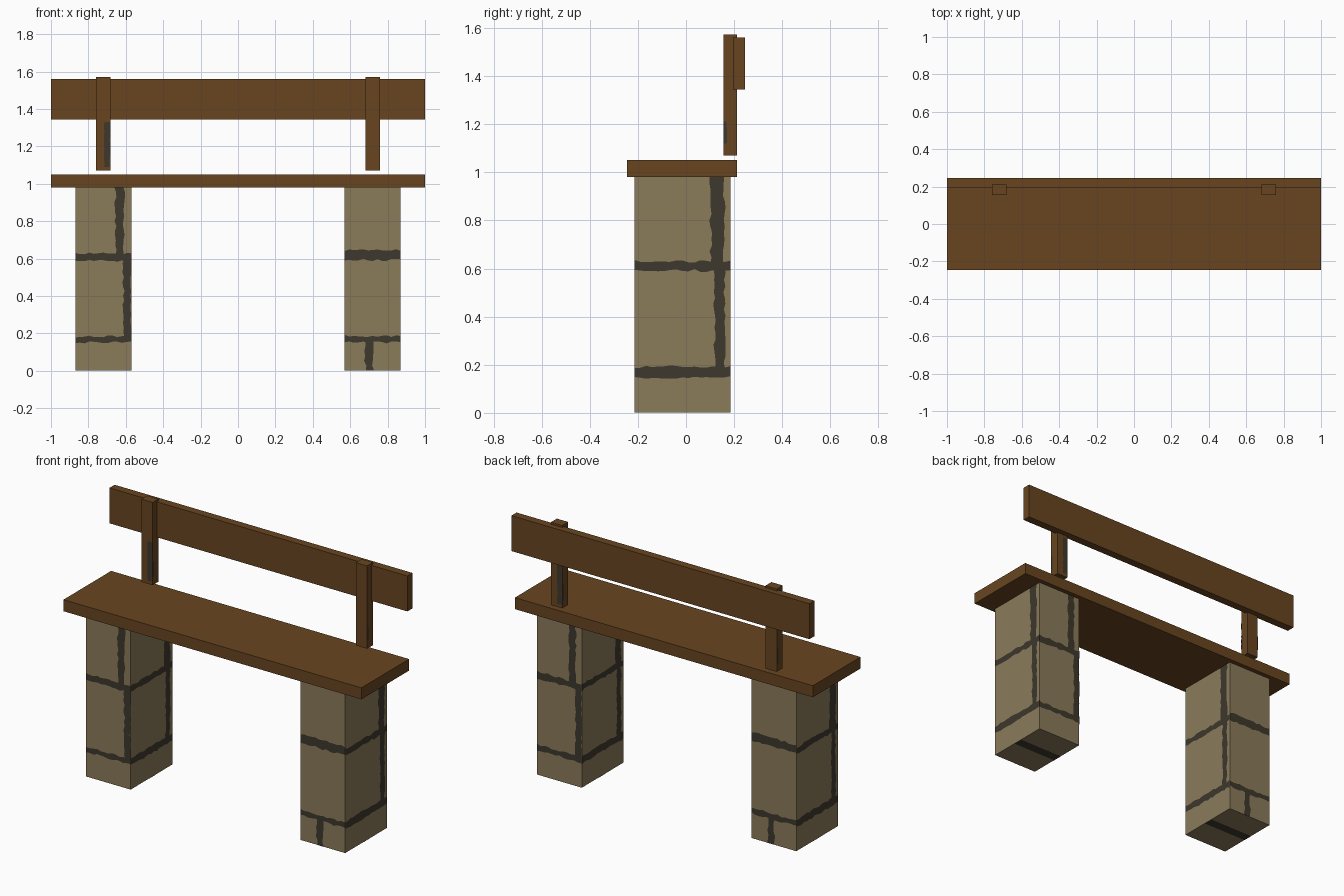
import bpy, math, random
from mathutils import Matrix, Vector

if "Cube" in bpy.data.objects:
    bpy.data.objects.remove(bpy.data.objects["Cube"])

random.seed(4)


def material(name, rgb):
    m = bpy.data.materials.new(name)
    m.diffuse_color = (*rgb, 1)
    m.use_nodes = True
    m.node_tree.nodes["Principled BSDF"].inputs["Base Color"].default_value = m.diffuse_color
    return m


WOOD = material("brown wood", (0.138, 0.0595, 0.0144))
STONE = material("tan stone", (0.254, 0.198, 0.102))
MORTAR = material("dark mortar", (0.048, 0.040, 0.026))


def mesh_object(name, verts, faces, mat):
    me = bpy.data.meshes.new(name)
    me.from_pydata(verts, [], faces)
    me.materials.append(mat)
    ob = bpy.data.objects.new(name, me)
    bpy.context.collection.objects.link(ob)
    return ob


def box(name, lo, hi, mat):
    v = [(x, y, z) for x in (lo[0], hi[0]) for y in (lo[1], hi[1]) for z in (lo[2], hi[2])]
    f = [(0, 1, 3, 2), (4, 6, 7, 5), (0, 4, 5, 1), (2, 3, 7, 6), (0, 2, 6, 4), (1, 5, 7, 3)]
    return mesh_object(name, v, f, mat)


class Patches:
    """Collects thin wobbly-edged strips lying on the sides of one box."""

    def __init__(self, centre, half_x, half_y):
        self.c, self.half = Vector((*centre, 0)), (half_x, half_y)
        self.v, self.f = [], []

    def strip(self, side, u0, u1, z0, z1, wobble=0.006):
        # side: 0 front, 1 right, 2 back, 3 left; u runs rightwards seen from outside
        hw, hd = (self.half if side % 2 == 0 else self.half[::-1])
        rot = Matrix.Rotation(side * math.pi / 2, 3, 'Z')
        flat = u1 - u0 > z1 - z0
        n = max(3, round(max(u1 - u0, z1 - z0) / 0.025))
        base = len(self.v)
        for i in range(n + 1):
            t = i / n
            a, b = (random.uniform(-wobble, wobble) for _ in range(2))
            if flat:
                u = u0 + (u1 - u0) * t
                pair = [(u, z0 + a), (u, z1 + b)]
            else:
                z = z0 + (z1 - z0) * t
                pair = [(u1 + b, z), (u0 + a, z)]
            for u, z in pair:
                u = max(-hw, min(hw, u))
                self.v.append(rot @ Vector((u, -hd - 0.001, z)) + self.c)
        for i in range(n):
            k = base + 2 * i
            self.f.append((k, k + 2, k + 3, k + 1))

    def finish(self, name):
        return mesh_object(name, self.v, self.f, MORTAR)


# Seat and backrest boards
box("seat", (-1, -0.245, 0.98), (1, 0.212, 1.05), WOOD)
box("backrest_board", (-1, 0.196, 1.345), (1, 0.245, 1.56), WOOD)

for s, label in ((-1, "left"), (1, "right")):
    # Stone pillar
    cx, cy, hx, hy = s * 0.72, -0.015, 0.15, 0.20
    box(label + "_pillar", (cx - hx, cy - hy, 0.001), (cx + hx, cy + hy, 0.98), STONE)

    # Mortar joints: the pillars repeat each other turned half round
    joints = Patches((cx, cy), hx, hy)
    tall, short = (0, 2) if s < 0 else (2, 0)
    joints.strip(tall, -hx, hx, 0.152, 0.184)
    joints.strip(tall, -hx, hx, 0.587, 0.628)
    joints.strip(tall, 0.065, 0.110, 0.62, 0.98)
    joints.strip(tall, 0.108, 0.150, 0.18, 0.60)
    joints.strip(short, -hx, hx, 0.152, 0.186)
    joints.strip(short, -hx, hx, 0.593, 0.645)
    joints.strip(short, -0.040, 0.003, 0.001, 0.16)
    for side in (1, 3):
        joints.strip(side, -hy, hy, 0.147, 0.192)
        joints.strip(side, -hy, hy, 0.592, 0.630)
        joints.strip(side, 0.118, 0.174, 0.62, 0.98)
        joints.strip(side, 0.134, 0.174, 0.185, 0.60)
    # Joint across the underside
    k = len(joints.v)
    joints.v += [Vector((cx + a * hx, b, 0)) for a, b in ((-1, -0.04), (-1, 0.02), (1, 0.02), (1, -0.04))]
    joints.f.append((k, k + 1, k + 2, k + 3))
    joints.finish(label + "_pillar_mortar")

    # Backrest post with dark weathered patches
    px, py, wx, wy = s * 0.72, 0.1835, 0.038, 0.0285
    box(label + "_post", (px - wx, py - wy, 1.07), (px + wx, py + wy, 1.572), WOOD)
    stain = Patches((px, py), wx, wy)
    stain.strip(tall, 0.004, 0.036, 1.09, 1.33, 0.003)
    for side in (1, 3):
        stain.strip(side, -wy, -0.014, 1.12, 1.21, 0.002)
    stain.finish(label + "_post_stain")
